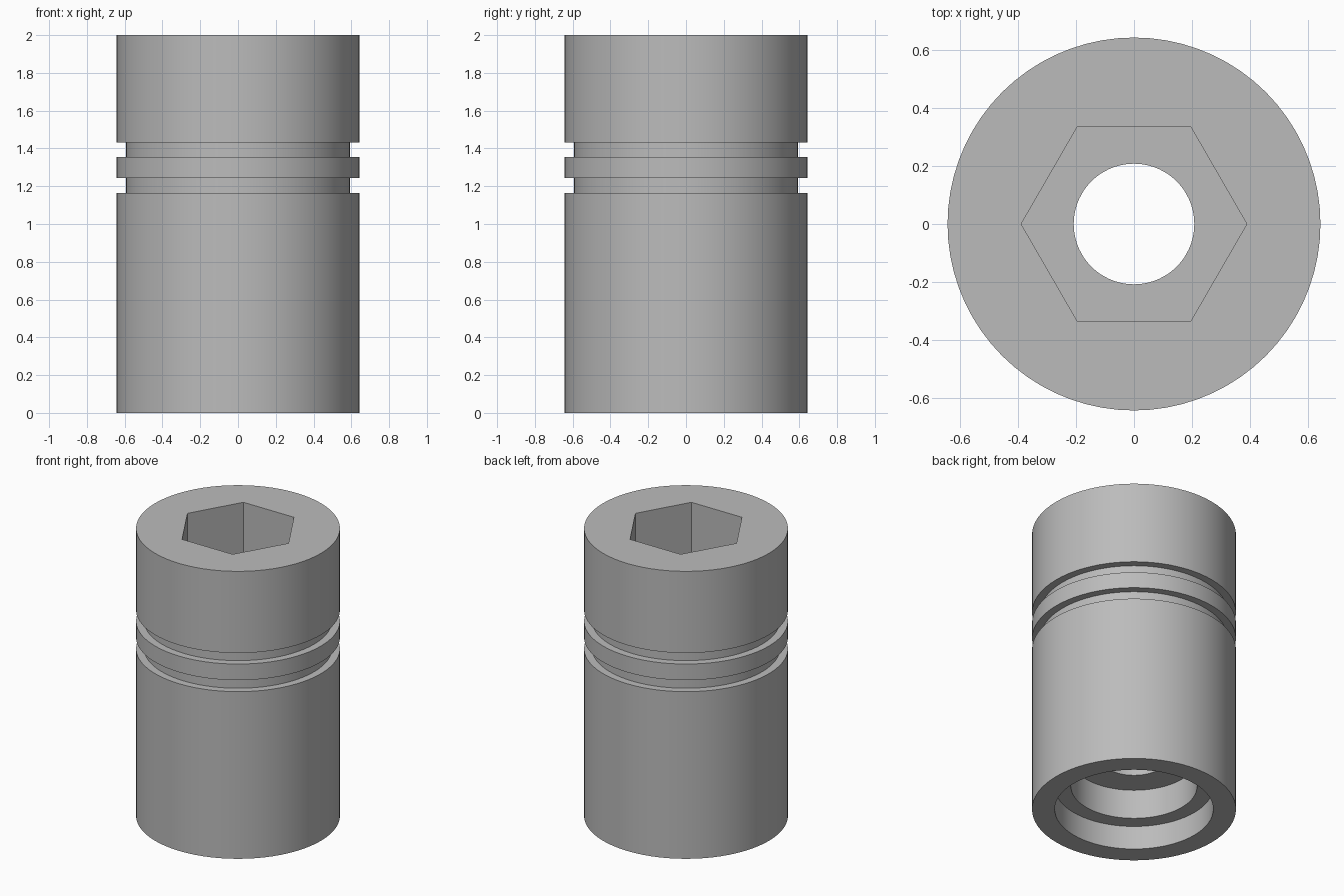
import bpy
import bmesh
from math import pi, radians
from mathutils import Vector

default = bpy.data.objects.get("Cube")
if default:
    bpy.data.objects.remove(default, do_unlink=True)

# Plain grey metal
grey = bpy.data.materials.new("grey_metal")
grey.use_nodes = True
colour = (0.5, 0.5, 0.5, 1)
grey.diffuse_color = colour
grey.node_tree.nodes["Principled BSDF"].inputs["Base Color"].default_value = colour

OUTER, GROOVE, BORE = 0.643, 0.592, 0.208
SEGMENTS = 72


def lathe(name, profile):
    """Revolve a closed (radius, height) outline around z."""
    bm = bmesh.new()
    verts = [bm.verts.new((r, 0, z)) for r, z in profile]
    edges = [bm.edges.new((v, verts[i - 1])) for i, v in enumerate(verts)]
    bmesh.ops.spin(bm, geom=verts + edges, cent=(0, 0, 0), axis=(0, 0, 1),
                   angle=2 * pi, steps=SEGMENTS, use_merge=True)
    bmesh.ops.remove_doubles(bm, verts=bm.verts, dist=1e-4)
    bmesh.ops.recalc_face_normals(bm, faces=bm.faces)
    mesh = bpy.data.meshes.new(name)
    bm.to_mesh(mesh)
    bm.free()
    obj = bpy.data.objects.new(name, mesh)
    bpy.context.collection.objects.link(obj)
    mesh.materials.append(grey)
    return obj


# Sleeve outline: stepped counterbore below, two ring grooves outside
outline = [(BORE, 2), (OUTER, 2)]
for top, bottom in ((1.432, 1.355), (1.243, 1.163)):
    outline += [(OUTER, top), (GROOVE, top), (GROOVE, bottom), (OUTER, bottom)]
outline += [(OUTER, 0), (0.5, 0), (0.5, 0.164), (0.397, 0.164),
            (0.397, 0.368), (BORE, 0.368)]
sleeve = lathe("sleeve_body", outline)

# Hexagonal drive socket cut into the top
SOCKET_FLOOR = 1.3
bpy.ops.mesh.primitive_cylinder_add(vertices=6, radius=0.389, depth=1,
                                    location=(0, 0, SOCKET_FLOOR + 0.5),
                                    rotation=(0, 0, radians(30)))
cutter = bpy.context.object
cutter.name = "hex_socket_cutter"
cutter.hide_render = True
cutter.data.materials.append(grey)

cut = sleeve.modifiers.new("hex_socket", "BOOLEAN")
cut.operation = "DIFFERENCE"
cut.solver = "EXACT"
cut.object = cutter
bpy.ops.object.select_all(action="DESELECT")
sleeve.select_set(True)
bpy.context.view_layer.objects.active = sleeve
bpy.ops.object.modifier_apply(modifier=cut.name)
bpy.data.objects.remove(cutter, do_unlink=True)

bpy.ops.object.shade_smooth_by_angle(angle=radians(30))
